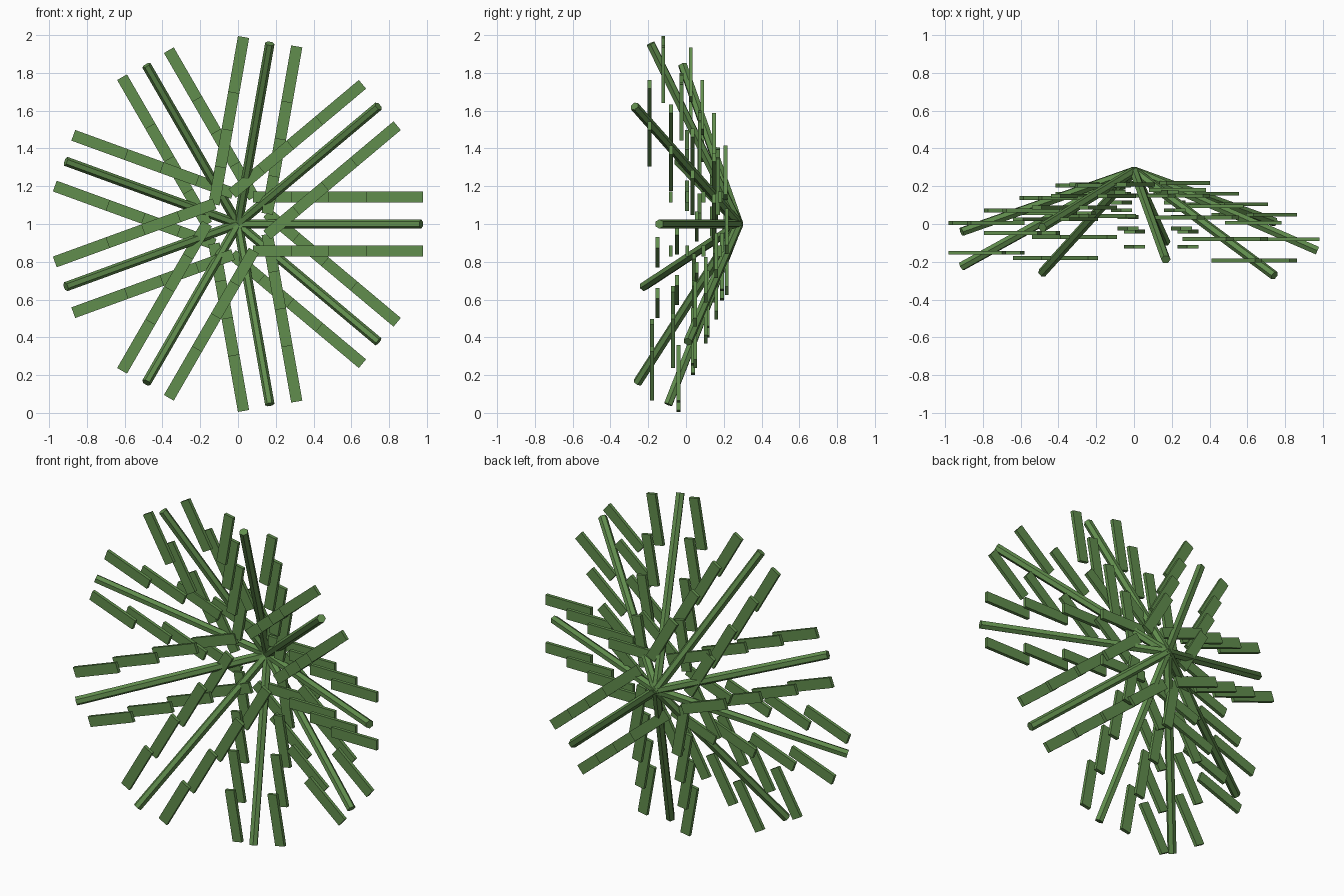
import bpy, bmesh, math
from mathutils import Matrix, Vector

if "Cube" in bpy.data.objects:
    bpy.data.objects.remove(bpy.data.objects["Cube"])

green = bpy.data.materials.new("leaf_green")
green.diffuse_color = (0.12, 0.27, 0.075, 1)
green.use_nodes = True
green.node_tree.nodes["Principled BSDF"].inputs["Base Color"].default_value = green.diffuse_color

HUB = Vector((0, 0.28, 1))
REACH = 0.97                       # stem length seen from the front
# forward droop per unit of reach, one frond every 40 degrees
DROOP = [0.434, 0.57, 0.482, 0.307, 0.331, 0.52, 0.554, 0.386, 0.278]


def finish(bm, name):
    bmesh.ops.recalc_face_normals(bm, faces=bm.faces)
    mesh = bpy.data.meshes.new(name)
    bm.to_mesh(mesh)
    bm.free()
    mesh.materials.append(green)
    bpy.context.collection.objects.link(bpy.data.objects.new(name, mesh))


def frame(x, y, z, origin):
    m = Matrix((x, y, z)).transposed().to_4x4()
    m.translation = origin
    return m


for i, droop in enumerate(DROOP):
    a = math.radians(40 * i)
    out = Vector((math.cos(a), 0, math.sin(a)))
    side = Vector((-math.sin(a), 0, math.cos(a)))
    back = Vector((0, 1, 0))
    path = out - back * droop

    # Six-sided stem from the hub to the tip
    axis = path.normalized()
    length = path.length * REACH
    bm = bmesh.new()
    bmesh.ops.create_cone(
        bm, cap_ends=True, segments=6, radius1=0.025, radius2=0.025, depth=length,
        matrix=frame(side.cross(axis), side, axis, HUB + axis * length / 2))
    finish(bm, f"frond_stem_{i + 1}")

    # Four pairs of flat leaflets stepping along the stem
    bm = bmesh.new()
    for k in range(4):
        for s in (-1, 1):
            centre = HUB + path * (0.23 + 0.2 * k) + side * 0.143 * s
            bmesh.ops.create_cube(
                bm, size=1,
                matrix=frame(out, back, side, centre) @ Matrix.Diagonal((0.3, 0.02, 0.06, 1)))
    finish(bm, f"frond_leaflets_{i + 1}")
